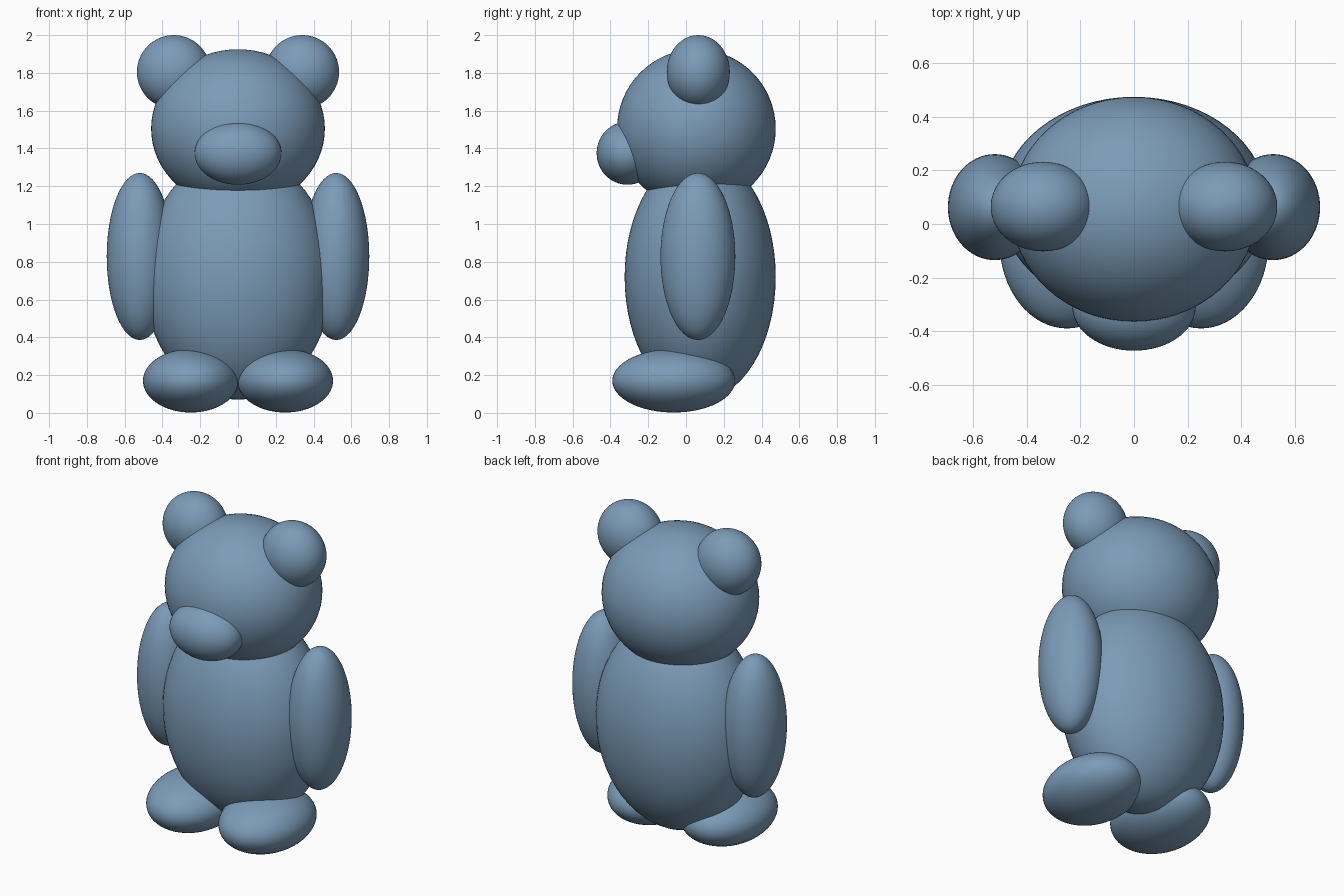
import bpy

if "Cube" in bpy.data.objects:
    bpy.data.objects.remove(bpy.data.objects["Cube"])

# One flat colour for the whole toy bear
blue = bpy.data.materials.new("steel_blue")
blue.diffuse_color = (0.20, 0.33, 0.48, 1.0)
blue.use_nodes = True
blue.node_tree.nodes["Principled BSDF"].inputs["Base Color"].default_value = blue.diffuse_color


def ellipsoid(name, centre, radii):
    """Smooth ellipsoid with the given centre and half sizes."""
    bpy.ops.mesh.primitive_uv_sphere_add(segments=64, ring_count=32, location=centre)
    part = bpy.context.object
    part.name = name
    part.scale = radii
    bpy.ops.object.transform_apply(location=False, rotation=False, scale=True)
    bpy.ops.object.shade_smooth()
    part.data.materials.append(blue)
    return part


def pair(name, centre, radii):
    """Mirrored left and right parts."""
    x, y, z = centre
    for side, sign in (("left", -1), ("right", 1)):
        ellipsoid(f"{side}_{name}", (sign * x, y, z), radii)


# Centre parts
ellipsoid("body", (0, 0.075, 0.72), (0.50, 0.40, 0.65))
ellipsoid("head", (0, 0.055, 1.505), (0.46, 0.42, 0.42))
ellipsoid("muzzle", (0, -0.31, 1.375), (0.23, 0.163, 0.167))

# Paired parts
pair("ear", (0.34, 0.065, 1.805), (0.195, 0.167, 0.195))
pair("arm", (0.52, 0.063, 0.828), (0.175, 0.198, 0.442))
pair("foot", (0.25, -0.065, 0.17), (0.253, 0.325, 0.168))
